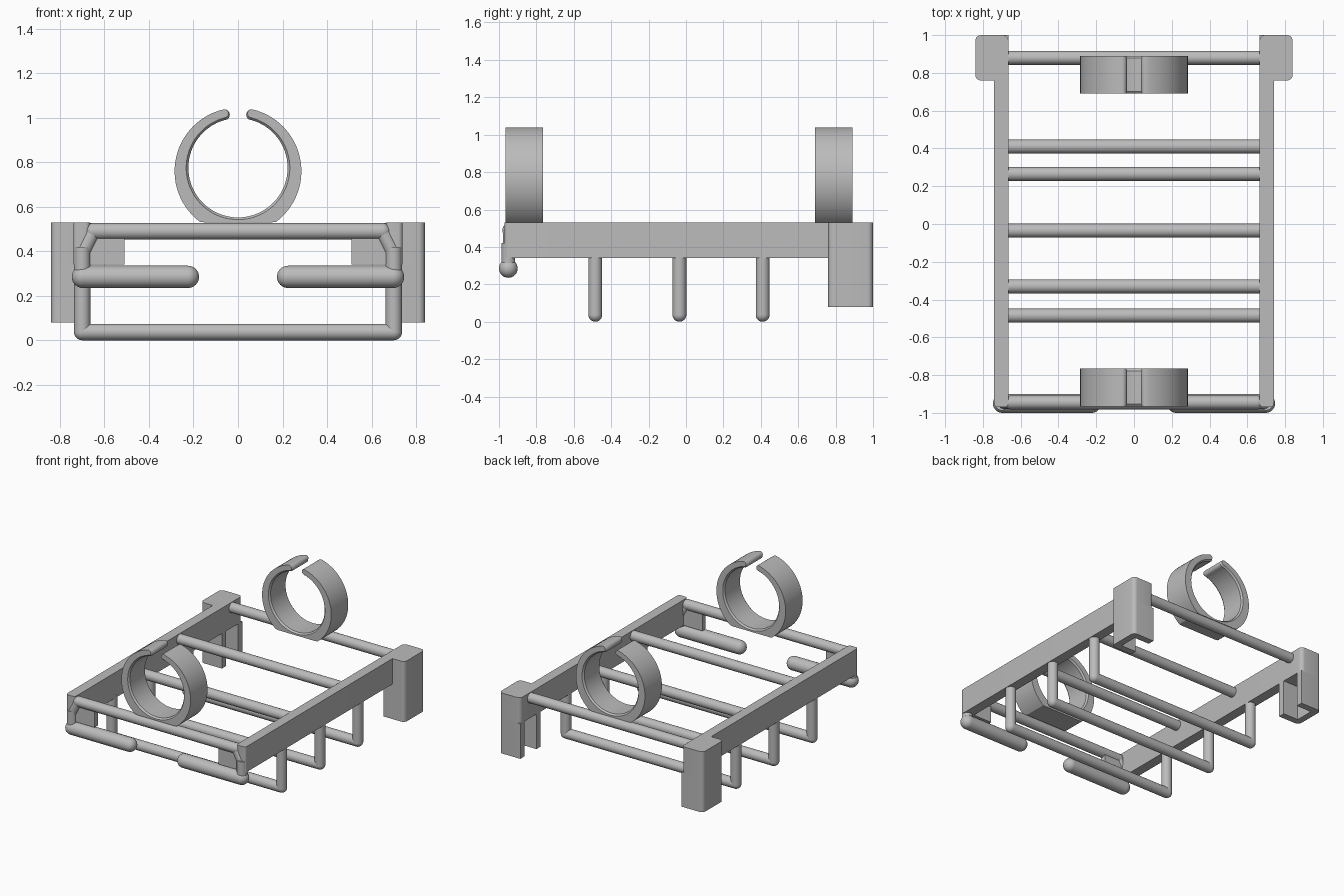
import bpy, bmesh, math
from mathutils import Vector, Matrix

cube = bpy.data.objects.get("Cube")
if cube:
    bpy.data.objects.remove(cube, do_unlink=True)

grey = bpy.data.materials.new("light_grey")
grey.use_nodes = True
GREY = (0.5, 0.5, 0.5, 1)
grey.diffuse_color = GREY
grey.node_tree.nodes["Principled BSDF"].inputs["Base Color"].default_value = GREY


def finish(bm, name, angle=40):
    bmesh.ops.recalc_face_normals(bm, faces=bm.faces)
    mesh = bpy.data.meshes.new(name)
    bm.to_mesh(mesh)
    bm.free()
    mesh.materials.append(grey)
    ob = bpy.data.objects.new(name, mesh)
    bpy.context.collection.objects.link(ob)
    bpy.ops.object.select_all(action='DESELECT')
    ob.select_set(True)
    bpy.context.view_layer.objects.active = ob
    bpy.ops.object.shade_smooth_by_angle(angle=math.radians(angle))
    return ob


def rod(name, path, r, balls=()):
    """Round rod along straight segments, with balls at the given path indices."""
    bm = bmesh.new()
    pts = [Vector(p) for p in path]
    for a, b in zip(pts, pts[1:]):
        d = b - a
        m = Matrix.Translation((a + b) / 2) @ d.to_track_quat('Z', 'Y').to_matrix().to_4x4()
        bmesh.ops.create_cone(bm, cap_ends=True, segments=32, radius1=r,
                              radius2=r, depth=d.length, matrix=m)
    for i in balls:
        bmesh.ops.create_uvsphere(bm, u_segments=32, v_segments=16, radius=r,
                                  matrix=Matrix.Translation(pts[i]))
    return finish(bm, name)


def prism(name, outline, z0, z1, round_at=(), radius=0.03):
    """Upright prism; vertical edges at the given outline indices are rounded."""
    bm = bmesh.new()
    low = [bm.verts.new((x, y, z0)) for x, y in outline]
    top = [bm.verts.new((x, y, z1)) for x, y in outline]
    bm.faces.new(low)
    bm.faces.new(top)
    n = len(low)
    for i in range(n):
        bm.faces.new((low[i], low[(i + 1) % n], top[(i + 1) % n], top[i]))
    edges = [bm.edges.get((low[i], top[i])) for i in round_at]
    if edges:
        bmesh.ops.bevel(bm, geom=edges, offset=radius, segments=6, profile=0.5,
                        affect='EDGES')
    return finish(bm, name, 30)


def rect(x0, x1, y0, y1):
    return [(x0, y0), (x1, y0), (x1, y1), (x0, y1)]


def ring_outline(inner_r, steps=72):
    """Open ring, thicker toward a flat foot, with rounded tips at the top gap."""
    def arc(r, zc, a0):
        angles = [a0 + (2 * math.pi - 2 * a0) * i / steps for i in range(steps + 1)]
        return [Vector((r * math.sin(a), zc + r * math.cos(a))) for a in angles]

    def tip(a, b, side):
        mid, half = (a + b) / 2, (a - b) / 2
        out = Vector((side * half.length, 0))
        return [mid + half * math.cos(t) + out * math.sin(t)
                for t in (math.pi * k / 8 for k in range(1, 8))]

    outer = [Vector((p.x, max(p.y, 0.53))) for p in arc(0.285, 0.76, 0.22)]
    inner = arc(inner_r, 0.775, 0.27)[::-1]
    return outer + tip(outer[-1], inner[0], 1) + inner + tip(inner[-1], outer[0], -1)


def ring(name, y0, y1):
    bm = bmesh.new()
    loops = []
    for y, r in ((y0, 0.233), (y0 + 0.012, 0.223), (y1 - 0.012, 0.223), (y1, 0.233)):
        loops.append([bm.verts.new((p.x, y, p.y)) for p in ring_outline(r)])
    n = len(loops[0])
    for a, b in zip(loops, loops[1:]):
        for i in range(n):
            j = (i + 1) % n
            bm.faces.new((a[i], a[j], b[j], b[i]))
    bm.faces.new(loops[0])
    bm.faces.new(loops[-1])
    return finish(bm, name, 30)


BAR = 0.037

# Crossbars flush with the top of the rails
for i, y in enumerate((0.88, 0.265, -0.33)):
    rod(f"top_crossbar_{i + 1}", [(-0.68, y, 0.49), (0.68, y, 0.49)], BAR)
rod("front_crossbar", [(-0.65, -0.945, 0.49), (0.65, -0.945, 0.49)], BAR, (0, 1))

# Hanging U-shaped bars
for i, y in enumerate((0.41, -0.035, -0.485)):
    path = [(-0.7, y, 0.36), (-0.7, y, BAR), (0.7, y, BAR), (0.7, y, 0.36)]
    rod(f"hanging_bar_{i + 1}", path, BAR, (1, 2))

# Parts repeated on each side
for side, s in (("left", 1), ("right", -1)):
    def flip(outline):
        return [(s * x, y) for x, y in outline]

    prism(f"{side}_rail", flip(rect(0.665, 0.74, -0.97, 0.9)), 0.34, 0.53, (0, 1), 0.02)

    # Clamp block: solid top over a channel open toward the middle
    block = rect(0.665, 0.84, 0.76, 1.0)
    prism(f"{side}_clamp_top", flip(block), 0.34, 0.53, (0, 1, 2, 3))
    channel = block + [(0.665, 0.95), (0.79, 0.95), (0.79, 0.81), (0.665, 0.81)]
    prism(f"{side}_clamp_channel", flip(channel), 0.08, 0.34, (1, 2), 0.03)

    # Front bracket plate, post and arm
    prism(f"{side}_front_plate", flip(rect(0.51, 0.67, -0.96, -0.92)), 0.34, 0.49)
    rod(f"{side}_front_bend", [(s * 0.65, -0.945, 0.49), (s * 0.69, -0.945, 0.41)], 0.034, (0, 1))
    rod(f"{side}_front_post", [(s * 0.7, -0.95, 0.285), (s * 0.7, -0.95, 0.42)], BAR)
    rod(f"{side}_front_arm", [(s * 0.225, -0.95, 0.285), (s * 0.697, -0.95, 0.285)], 0.05, (0, 1))

# Open holding rings
ring("front_ring", -0.965, -0.765)
ring("back_ring", 0.69, 0.89)
